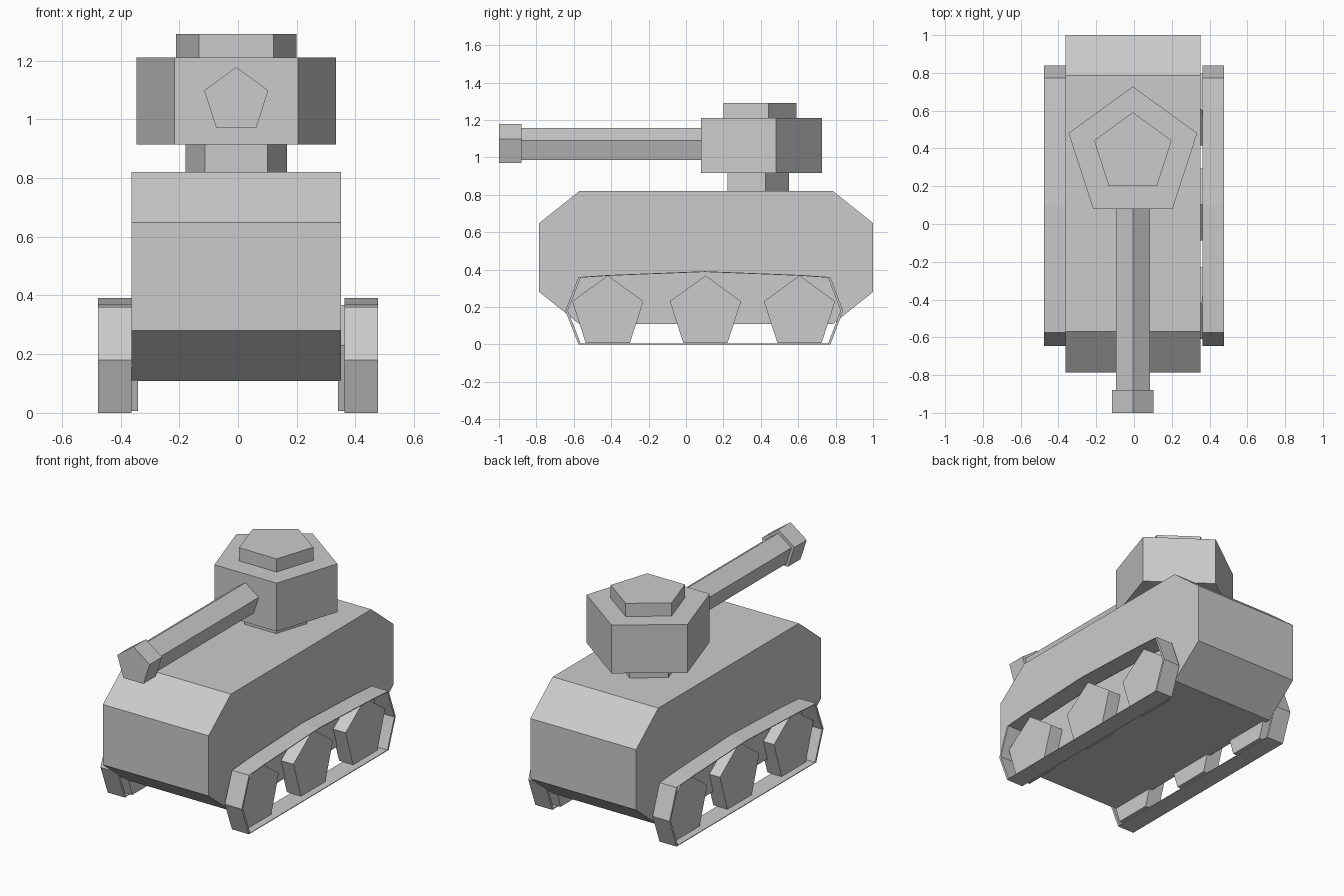
import bpy, bmesh, math
from mathutils import Vector

if "Cube" in bpy.data.objects:
    bpy.data.objects.remove(bpy.data.objects["Cube"])

CX = -0.006  # body and turret sit a hair off the centre line


def place(axis, u, v, d):
    return Vector({'x': (d, u, v), 'y': (u, d, v), 'z': (u, v, d)}[axis])


def finish(name, bm, mirror=False):
    bmesh.ops.recalc_face_normals(bm, faces=bm.faces[:])
    mesh = bpy.data.meshes.new(name)
    bm.to_mesh(mesh)
    bm.free()
    ob = bpy.data.objects.new(name, mesh)
    bpy.context.collection.objects.link(ob)
    if mirror:
        ob.modifiers.new("Mirror", 'MIRROR').use_axis = (True, False, False)
    return ob


def prism(name, axis, profile, d0, d1, mirror=False):
    """Extrude a closed 2D profile along an axis."""
    bm = bmesh.new()
    a, b = [[bm.verts.new(place(axis, u, v, d)) for u, v in profile] for d in (d0, d1)]
    bm.faces.new(a)
    bm.faces.new(b)
    n = len(a)
    for i in range(n):
        j = (i + 1) % n
        bm.faces.new((a[i], a[j], b[j], b[i]))
    return finish(name, bm, mirror)


def band(name, axis, outer, inner, d0, d1, mirror=False):
    """Hollow loop between an outer and an inner profile."""
    bm = bmesh.new()
    rings = [[bm.verts.new(place(axis, u, v, d)) for u, v in p]
             for p, d in ((outer, d0), (outer, d1), (inner, d1), (inner, d0))]
    n = len(outer)
    for k in range(4):
        a, b = rings[k], rings[(k + 1) % 4]
        for i in range(n):
            j = (i + 1) % n
            bm.faces.new((a[i], a[j], b[j], b[i]))
    return finish(name, bm, mirror)


def pentagon(cu, cv, r):
    return [(cu + r * math.sin(i * math.tau / 5), cv + r * math.cos(i * math.tau / 5))
            for i in range(5)]


# Chamfered hull
hull = [(-0.57, 0.82), (0.785, 0.82), (1.0, 0.648), (1.0, 0.28),
        (0.785, 0.108), (-0.57, 0.108), (-0.785, 0.28), (-0.785, 0.648)]
prism("hull", 'x', hull, -0.363, 0.351)

# Turret stack
prism("turret_ring", 'z', pentagon(CX, 0.37, 0.182), 0.81, 0.925)
prism("turret", 'z', pentagon(CX, 0.37, 0.358), 0.915, 1.21)
prism("hatch", 'z', pentagon(CX, 0.375, 0.216), 1.20, 1.29)

# Gun
prism("gun_barrel", 'y', pentagon(CX, 1.062, 0.0945), -0.89, 0.09)
prism("muzzle", 'y', pentagon(CX, 1.063, 0.115), -1.0, -0.88)

# Tracks: thin bands around the wheels
track = [(-0.575, 0.36), (-0.41, 0.371), (0.1, 0.391), (0.61, 0.371), (0.772, 0.36),
         (0.84, 0.18), (0.772, 0.0), (-0.575, 0.0), (-0.645, 0.18)]
inner = [(0.1 + (y - 0.1) * 0.982, 0.19 + (z - 0.19) * 0.978) for y, z in track]
band("tracks", 'x', track, inner, 0.362, 0.477, mirror=True)

# Three road wheels per side
for i, y in enumerate((-0.418, 0.104, 0.607)):
    prism(f"wheels_{i + 1}", 'x', pentagon(y, 0.168, 0.2), 0.34, 0.435, mirror=True)
